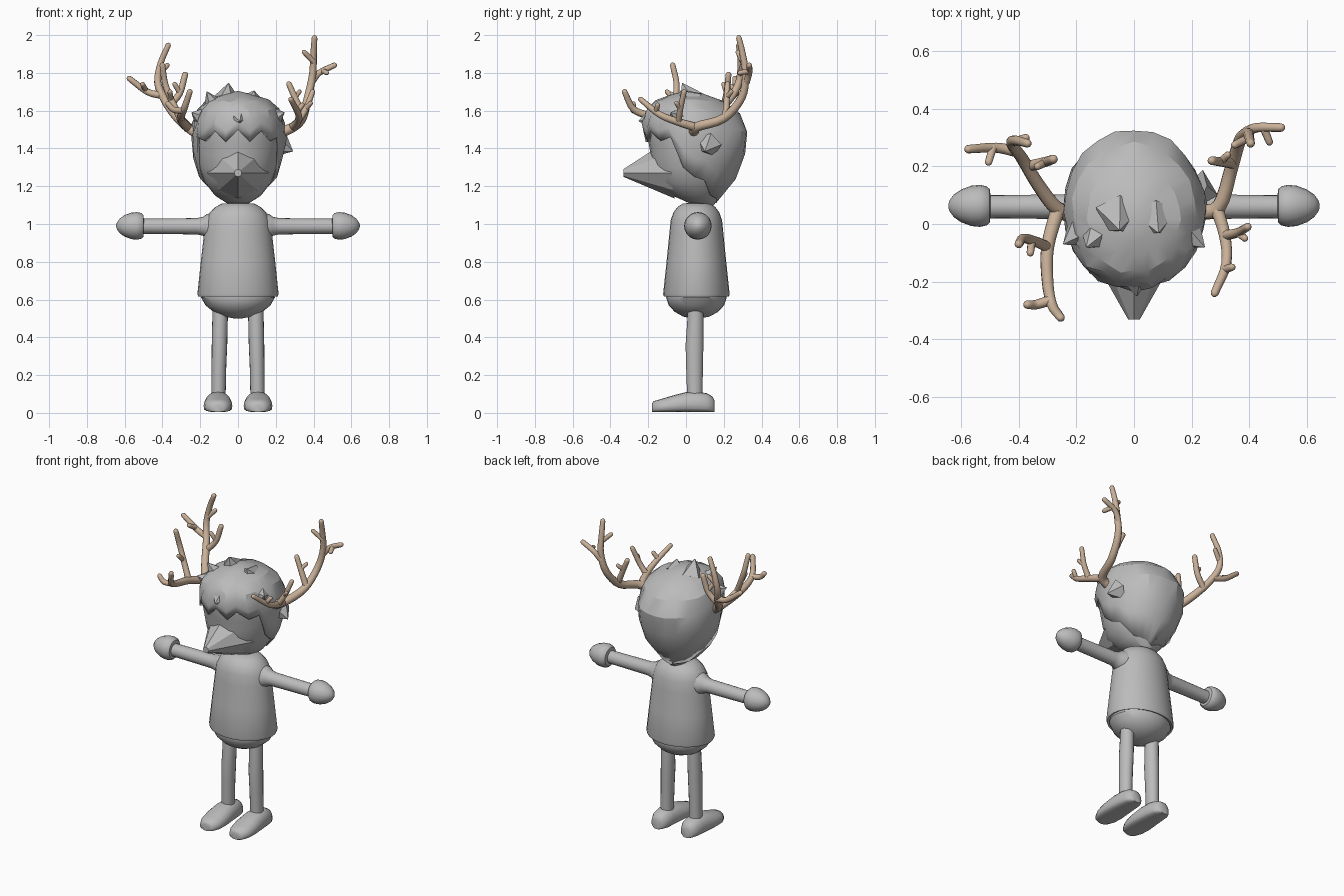
import bpy, bmesh, math, random
from mathutils import Vector, Quaternion

random.seed(4)


def material(name, rgb):
    m = bpy.data.materials.new(name)
    m.diffuse_color = (*rgb, 1)
    return m


GREY = material("plain grey", (0.5, 0.5, 0.5))
TAN = material("antler tan", (0.59, 0.44, 0.32))


def add_loft(bm, rings):
    """Skin a list of equally long closed rings and cap both ends."""
    loops = [[bm.verts.new(p) for p in r] for r in rings]
    n = len(loops[0])
    for a, b in zip(loops, loops[1:]):
        for i in range(n):
            j = (i + 1) % n
            bm.faces.new((a[i], a[j], b[j], b[i]))
    for cap in (loops[0], loops[-1]):
        bm.faces.new(cap)


def finish(name, bm, mat, angle=35):
    bmesh.ops.recalc_face_normals(bm, faces=bm.faces)
    me = bpy.data.meshes.new(name)
    bm.to_mesh(me)
    bm.free()
    me.materials.append(mat)
    ob = bpy.data.objects.new(name, me)
    bpy.context.collection.objects.link(ob)
    bpy.ops.object.select_all(action='DESELECT')
    ob.select_set(True)
    bpy.context.view_layer.objects.active = ob
    bpy.ops.object.shade_smooth_by_angle(angle=math.radians(angle))
    return ob


def loft(name, rings, mat=GREY, angle=35):
    bm = bmesh.new()
    add_loft(bm, rings)
    return finish(name, bm, mat, angle)


def turns(n):
    return [2 * math.pi * i / n for i in range(n)]


def ring_z(cx, cy, z, rx, ry, n=28):
    return [(cx + rx * math.cos(a), cy + ry * math.sin(a), z) for a in turns(n)]


def ring_x(x, cy, cz, r, n=20):
    return [(x, cy + r * math.cos(a), cz + r * math.sin(a)) for a in turns(n)]


# Torso and rounded pelvis
CY = 0.055
loft("torso", [ring_z(0, CY, z, rx, ry) for z, rx, ry in (
    (0.625, 0.19, 0.15), (0.615, 0.21, 0.172), (0.63, 0.215, 0.176), (0.80, 0.197, 0.158),
    (0.95, 0.18, 0.143), (1.02, 0.17, 0.136), (1.06, 0.15, 0.122), (1.09, 0.12, 0.10),
    (1.108, 0.085, 0.072), (1.112, 0.03, 0.03))])
loft("pelvis", [ring_z(0, CY, z, rx, ry) for z, rx, ry in (
    (0.64, 0.19, 0.155), (0.61, 0.195, 0.16), (0.57, 0.172, 0.147), (0.535, 0.13, 0.115),
    (0.51, 0.075, 0.07), (0.50, 0.02, 0.02))])


def foot_ring(cx, y, w, h):
    """Flat-soled cross-section, widest low down."""
    pts = []
    mid = h * 0.38
    for a in turns(20):
        c, s = math.cos(a), math.sin(a)
        z = mid + (h - mid) * s if s > 0 else mid - mid * abs(s) ** 0.5
        pts.append((cx + w * math.copysign(abs(c) ** 0.8, c), y, z + 0.004))
    return pts


for side, word in ((-1, "left"), (1, "right")):
    # Arm with a flared shoulder, and a mitten hand
    loft(word + "_arm", [ring_x(side * x, 0.06, 0.988, r) for x, r in (
        (0.10, 0.075), (0.165, 0.065), (0.185, 0.05), (0.22, 0.043), (0.51, 0.04))])
    loft(word + "_hand", [ring_x(side * x, 0.063, 0.99, r) for x, r in (
        (0.498, 0.035), (0.501, 0.058), (0.512, 0.068), (0.535, 0.073), (0.565, 0.070),
        (0.60, 0.057), (0.625, 0.040), (0.64, 0.02), (0.645, 0.005))])
    # Leg and foot
    loft(word + "_leg", [ring_z(side * x, y, z, r, ry, 18) for z, x, y, r, ry in (
        (0.58, 0.095, 0.05, 0.04, 0.04), (0.50, 0.095, 0.05, 0.041, 0.043),
        (0.36, 0.098, 0.045, 0.041, 0.048), (0.25, 0.101, 0.045, 0.039, 0.045),
        (0.07, 0.104, 0.047, 0.038, 0.041))])
    loft(word + "_foot", [foot_ring(side * 0.106, y, w, h) for y, w, h in (
        (-0.180, 0.025, 0.045), (-0.172, 0.048, 0.058), (-0.13, 0.070, 0.070),
        (-0.07, 0.076, 0.088), (0.0, 0.072, 0.106), (0.06, 0.066, 0.108),
        (0.11, 0.060, 0.100), (0.14, 0.045, 0.083), (0.152, 0.025, 0.060))], angle=50)

# Head profile: height, half width, front y, back y
HEAD = ((1.09, 0.03, 0.06, 0.14), (1.15, 0.13, -0.08, 0.20), (1.22, 0.19, -0.165, 0.25),
        (1.30, 0.225, -0.195, 0.29), (1.42, 0.252, -0.215, 0.332), (1.52, 0.25, -0.235, 0.322),
        (1.60, 0.225, -0.22, 0.275), (1.66, 0.16, -0.16, 0.19), (1.69, 0.06, -0.06, 0.09))


def head_point(a, z, scale=1.0):
    """Point on the head at angle a (0 = front) and height z."""
    for lo, hi in zip(HEAD, HEAD[1:]):
        if z <= hi[0]:
            break
    t = min(max((z - lo[0]) / (hi[0] - lo[0]), 0), 1)
    w, f, b = (lo[k] + (hi[k] - lo[k]) * t for k in (1, 2, 3))
    c, d = (f + b) / 2, (b - f) / 2
    return Vector((w * scale * math.sin(a), c - d * scale * math.cos(a), z))


loft("head", [[head_point(a, z, 0.93) for a in turns(24)]
              for z in (1.09, 1.15, 1.22, 1.30, 1.36, 1.42, 1.52, 1.60, 1.65)])

# Pointed snout drawn out of the face
base = [(0, -0.185, 1.385), (0.09, -0.15, 1.35), (0.165, -0.075, 1.27), (0.10, -0.07, 1.18),
        (0, -0.06, 1.135), (-0.10, -0.07, 1.18), (-0.165, -0.075, 1.27), (-0.09, -0.15, 1.35)]
tip = [(0.02 * math.sin(a), -0.332, 1.27 + 0.02 * math.cos(a)) for a in turns(8)]
loft("snout", [base, tip], angle=25)

# Hair shell with a zigzag fringe, sideburns and long back
EDGE = (1.50, 1.435, 1.495, 1.44, 1.46, 1.30, 1.25, 1.23, 1.15, 1.14, 1.13, 1.12, 1.11)
bm = bmesh.new()
rows = []
for t in (0, 0.22, 0.45, 0.65, 0.82, 0.93, 1):
    row = []
    for i, a in enumerate(turns(24)):
        e = EDGE[min(i, 24 - i)]
        p = head_point(a, e + (1.69 - e) * t, 1 + random.uniform(-0.025, 0.025))
        row.append(bm.verts.new(p))
    rows.append(row)
crown = bm.verts.new((0, 0.01, 1.705))
for lo, hi in zip(rows, rows[1:]):
    for i in range(24):
        j = (i + 1) % 24
        bm.faces.new((lo[i], lo[j], hi[j], hi[i]))
for i in range(24):
    bm.faces.new((rows[-1][i], rows[-1][(i + 1) % 24], crown))
hair = finish("hair", bm, GREY, 22)
shell = hair.modifiers.new("thickness", 'SOLIDIFY')
shell.thickness, shell.offset = 0.02, -1

# Jagged tufts: base centre, tip, base radius
TUFTS = (((-0.06, 0.03, 1.65), (-0.05, -0.02, 1.745), 0.08), ((-0.12, -0.03, 1.61), (-0.165, -0.08, 1.70), 0.07),
         ((0.07, 0.02, 1.64), (0.085, -0.03, 1.705), 0.08), ((-0.18, -0.02, 1.56), (-0.245, -0.07, 1.59), 0.07),
         ((0.22, 0.12, 1.42), (0.29, 0.10, 1.385), 0.07), ((0.18, -0.03, 1.56), (0.245, -0.08, 1.59), 0.07),
         ((0.0, -0.17, 1.56), (0.01, -0.25, 1.545), 0.07))
bm = bmesh.new()
for b, t, r in TUFTS:
    b, t = Vector(b), Vector(t)
    q = (t - b).to_track_quat('Z', 'Y')
    ring = [q @ Vector((r * math.cos(a), r * math.sin(a), 0)) for a in turns(5)]
    add_loft(bm, [[b + p for p in ring], [t + p * 0.03 for p in ring]])
finish("hair_tufts", bm, GREY, 22)


def tube_rings(points, r0, r1, n=10):
    """Rounded tapering tube along a smooth path through the points."""
    p = [Vector(q) for q in points]
    p = [2 * p[0] - p[1]] + p + [2 * p[-1] - p[-2]]
    path = []
    for a, b, c, d in zip(p, p[1:], p[2:], p[3:]):
        for k in range(4):
            t = k / 4
            path.append(0.5 * (2 * b + (c - a) * t + (2 * a - 5 * b + 4 * c - d) * t * t
                               + (3 * b - a - 3 * c + d) * t ** 3))
    path.append(p[-2])
    last = len(path) - 1
    spine = [(q, r0 + (r1 - r0) * i / last) for i, q in enumerate(path)]
    end = (path[-1] - path[-2]).normalized()
    spine += [(path[-1] + end * r1 * s, r1 * c) for s, c in ((0.5, 0.85), (0.85, 0.5), (1, 0.1))]
    d0 = Vector((0, 0, 1))
    q = Quaternion()
    rings = []
    for i, (c, r) in enumerate(spine):
        d = (spine[min(i + 1, len(spine) - 1)][0] - spine[max(i - 1, 0)][0]).normalized()
        q = d0.rotation_difference(d) @ q
        d0 = d
        rings.append([c + q @ Vector((r * math.cos(a), r * math.sin(a), 0)) for a in turns(n)])
    return rings


def antler(name, branches):
    bm = bmesh.new()
    for r0, r1, pts in branches:
        add_loft(bm, tube_rings(pts, r0, r1))
    finish(name, bm, TAN, 60)


# Antlers: start radius, end radius, path of each branch
antler("right_antler", (
    (0.028, 0.015, ((0.22, 0.04, 1.48), (0.295, 0.06, 1.515), (0.34, 0.20, 1.56), (0.37, 0.295, 1.67),
                    (0.395, 0.315, 1.79), (0.40, 0.30, 1.90), (0.405, 0.28, 1.985))),
    (0.018, 0.015, ((0.39, 0.32, 1.75), (0.43, 0.335, 1.80), (0.51, 0.335, 1.84))),
    (0.015, 0.013, ((0.45, 0.335, 1.81), (0.47, 0.285, 1.80))),
    (0.015, 0.013, ((0.40, 0.30, 1.86), (0.35, 0.275, 1.91))),
    (0.019, 0.015, ((0.345, 0.21, 1.57), (0.31, 0.215, 1.65), (0.27, 0.22, 1.74))),
    (0.014, 0.012, ((0.30, 0.215, 1.67), (0.325, 0.24, 1.70))),
    (0.024, 0.014, ((0.285, 0.06, 1.51), (0.315, -0.04, 1.54), (0.32, -0.14, 1.58), (0.28, -0.24, 1.66))),
    (0.014, 0.013, ((0.31, -0.16, 1.59), (0.34, -0.15, 1.63))),
    (0.018, 0.014, ((0.315, -0.04, 1.54), (0.36, -0.03, 1.61), (0.395, -0.01, 1.70))),
    (0.014, 0.012, ((0.36, -0.03, 1.61), (0.385, -0.05, 1.64)))))
antler("left_antler", (
    (0.028, 0.015, ((-0.22, 0.03, 1.48), (-0.275, 0.06, 1.52), (-0.335, 0.14, 1.58), (-0.39, 0.23, 1.66),
                    (-0.425, 0.28, 1.75), (-0.41, 0.29, 1.85), (-0.37, 0.28, 1.945))),
    (0.020, 0.015, ((-0.40, 0.25, 1.68), (-0.48, 0.265, 1.70), (-0.575, 0.26, 1.77))),
    (0.015, 0.013, ((-0.49, 0.265, 1.71), (-0.505, 0.215, 1.74))),
    (0.015, 0.013, ((-0.42, 0.285, 1.79), (-0.375, 0.30, 1.84))),
    (0.019, 0.016, ((-0.37, 0.20, 1.62), (-0.31, 0.215, 1.69), (-0.28, 0.225, 1.79))),
    (0.014, 0.013, ((-0.305, 0.215, 1.69), (-0.335, 0.20, 1.74))),
    (0.026, 0.015, ((-0.265, 0.05, 1.51), (-0.30, -0.08, 1.55), (-0.30, -0.20, 1.575),
                    (-0.285, -0.28, 1.61), (-0.255, -0.325, 1.70))),
    (0.018, 0.015, ((-0.29, -0.265, 1.60), (-0.34, -0.28, 1.605), (-0.37, -0.28, 1.635))),
    (0.019, 0.015, ((-0.30, -0.08, 1.55), (-0.345, -0.06, 1.64), (-0.385, -0.05, 1.74), (-0.40, -0.07, 1.84))),
    (0.014, 0.013, ((-0.355, -0.06, 1.66), (-0.36, -0.10, 1.70)))))
